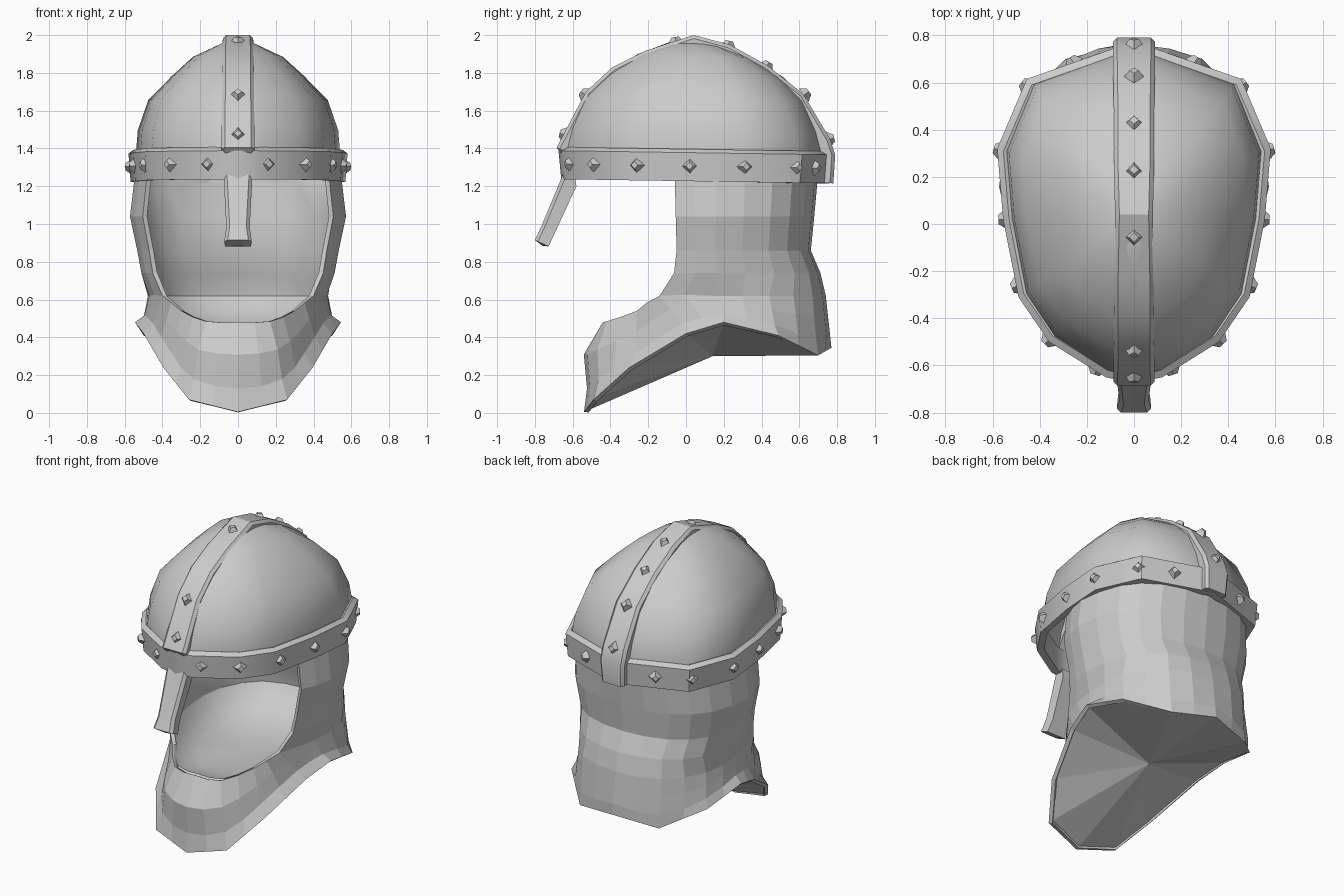
import bpy, bmesh, math
from mathutils import Vector as V

cube = bpy.data.objects.get("Cube")
if cube:
    bpy.data.objects.remove(cube)

steel = bpy.data.materials.new("grey steel")
steel.use_nodes = True
steel.diffuse_color = (0.6, 0.6, 0.6, 1)
steel.node_tree.nodes["Principled BSDF"].inputs["Base Color"].default_value = (0.6, 0.6, 0.6, 1)

CY = 0.05  # plan centre of the skull


def finish(name, bm, smooth=None):
    bmesh.ops.remove_doubles(bm, verts=bm.verts, dist=0.0005)
    bmesh.ops.recalc_face_normals(bm, faces=bm.faces)
    me = bpy.data.meshes.new(name)
    bm.to_mesh(me)
    bm.free()
    me.materials.append(steel)
    ob = bpy.data.objects.new(name, me)
    bpy.context.collection.objects.link(ob)
    bpy.ops.object.select_all(action='DESELECT')
    ob.select_set(True)
    bpy.context.view_layer.objects.active = ob
    if smooth:
        bpy.ops.object.shade_smooth_by_angle(angle=math.radians(smooth))
    return ob


def loft(bm, rings, closed=True):
    rows = [[bm.verts.new(p) for p in r] for r in rings]
    for a, b in zip(rows, rows[1:]):
        n = len(a)
        for i in range(n if closed else n - 1):
            j = (i + 1) % n
            bm.faces.new((a[i], a[j], b[j], b[i]))
    return rows


def fan(bm, row, tip):
    t = bm.verts.new(tip)
    for i in range(len(row)):
        bm.faces.new((row[i], row[(i + 1) % len(row)], t))


def mirrored(half):
    """Close a half outline that runs from front centre to back centre."""
    other = [V((-p[0], *p[1:])) for p in half[-2:0:-1]]
    return [V(p) for p in half] + other


def refine(pts, closed=True, curve=1 / 16):
    """Insert a point on each span, rounded outward by the neighbours."""
    n, out = len(pts), []
    for i in range(n if closed else n - 1):
        b, c = pts[i], pts[(i + 1) % n]
        a = pts[i - 1] if closed or i > 0 else b * 2 - c
        d = pts[(i + 2) % n] if closed or i < n - 2 else c * 2 - b
        out += [b, (b + c) * (.5 + curve) - (a + d) * curve]
    return out if closed else out + [pts[-1]]


def thicken(ob, t):
    m = ob.modifiers.new("thickness", 'SOLIDIFY')
    m.thickness, m.offset = t, -1
    bpy.ops.object.modifier_apply(modifier=m.name)


# Plan outline shared by the brow band and the skull
outline = mirrored([(0, -.675), (.12, -.65), (.36, -.50), (.49, -.31),
                    (.555, .02), (.58, .32), (.455, .615), (0, .775)])


def ring(z, sx, sy):
    return [V((p.x * sx, CY + (p.y - CY) * sy, z - .015 * p.y)) for p in outline]


# Skull dome
bm = bmesh.new()
levels = [(1.28, .93, .96), (1.39, .93, .96), (1.5, .915, .92), (1.66, .82, .82),
          (1.79, .60, .64), (1.89, .41, .42), (1.95, .18, .2)]
rows = loft(bm, [ring(*l) for l in levels])
fan(bm, rows[-1], (0, CY, 1.975))
thicken(finish("skull_dome", bm, 60), .02)

# Brow band
bm = bmesh.new()
section = [(1.227, .91), (1.227, .98), (1.378, 1.0), (1.397, .955), (1.387, .91), (1.227, .91)]
loft(bm, [ring(z, s, s) for z, s in section])
finish("brow_band", bm, 35)


# Strips swept in the centre plane: each path point is y, z, half width, depth
def strip(name, path, tip=None):
    bm = bmesh.new()
    sections = []
    for i, (y, z, w, d) in enumerate(path):
        a, b = path[max(i - 1, 0)], path[min(i + 1, len(path) - 1)]
        n = V((0, a[1] - b[1], b[0] - a[0])).normalized()
        p = V((0, y, z))
        side = [(w - .018, 0), (w, .018), (w - .005, d)]
        right = [p - n * k + V((x, 0, 0)) for x, k in side]
        left = [p - n * k - V((x, 0, 0)) for x, k in reversed(side)]
        sections.append(right + left)
    rows = loft(bm, sections)
    if tip:
        fan(bm, rows[0], tip)
    else:
        bm.faces.new(rows[0])
    bm.faces.new(rows[-1])
    finish(name, bm, 25)


strip("nose_guard", [(-.80, .915, .073, .08), (-.765, .99, .062, .08), (-.663, 1.235, .075, .09),
                     (-.645, 1.28, .075, .06)], (0, -.76, .885))
strip("crest", [(-.66, 1.375, .086, .06), (-.685, 1.405, .088, .07), (-.53, 1.70, .085, .08),
                (-.39, 1.83, .085, .08), (-.22, 1.915, .085, .08), (.04, 2.0, .08, .08),
                (.23, 1.95, .085, .08), (.43, 1.84, .085, .08), (.62, 1.69, .088, .08),
                (.76, 1.455, .09, .08), (.79, 1.365, .09, .07), (.78, 1.215, .082, .07)])


# Studs
def stud(name, pos, normal):
    bm = bmesh.new()
    bmesh.ops.create_cone(bm, cap_ends=True, segments=4, radius1=.043, radius2=.02, depth=.034)
    rot = V(normal).to_track_quat('Z', 'Y').to_matrix().to_4x4()
    bmesh.ops.transform(bm, matrix=rot, verts=bm.verts)
    bmesh.ops.translate(bm, vec=V(pos) + V(normal).normalized() * .003, verts=bm.verts)
    finish(name, bm)


for y, z in [(-.65, 1.475), (-.54, 1.69), (-.055, 1.97), (.225, 1.95),
             (.43, 1.84), (.635, 1.69), (.765, 1.45)]:
    stud("crest_stud", (0, y, z), (0, (y - CY) / .55, (z - 1.3) / .5))
for x, y in [(.16, -.62), (.365, -.495), (.50, -.265), (.555, .02),
             (.575, .315), (.46, .59), (.26, .69)]:
    for s in (1, -1):
        stud("band_stud", (s * x, y, 1.308 - .015 * y), (s * x / .34, (y - .07) / .52, 0))

# Neck guard: hem, collar and top outlines, front centre to back centre
hem = [(0, -.54, .005), (.26, -.49, .07), (.395, -.30, .24), (.50, 0, .42),
       (.545, .2, .48), (.50, .49, .41), (.29, .70, .305), (0, .77, .345)]
collar = [(0, -.44, .48), (.17, -.42, .485), (.30, -.26, .54), (.40, -.14, .62),
          (.47, .14, .62), (.455, .44, .62), (.29, .67, .62), (0, .74, .62)]
top = [(.485, -.06), (.55, .16), (.485, .46), (.30, .64), (0, .70)]


def between(t, keel, flare):
    """Wall row with a pointed front keel, drawn in above the flared hem."""
    pts = []
    for h, c in zip(hem, collar):
        p = V(h).lerp(V(c), t)
        d = V((c[0], c[1] - .14, 0)).normalized()
        pts.append(p + d * (keel * max(0, -d.y) ** 16 - flare * (1 - max(0, d.y))))
    return refine(mirrored(pts))


bm = bmesh.new()
collar_ring = refine(mirrored(collar))
loft(bm, [refine(mirrored(hem), curve=0), between(.26, .04, .03), between(.64, .08, .015), collar_ring])
wall = [collar_ring[6:23]]
for z, sx, sy in [(.74, .93, 1.02), (.86, .97, .935), (1.04, 1.04, .965), (1.27, .99, 1)]:
    half = [V((x * sx, .1 + (y - .1) * sy, z)) for x, y in top]
    wall.append(refine(half + [V((-p.x, p.y, p.z)) for p in half[-2::-1]], closed=False))
loft(bm, wall, closed=False)
guard = finish("neck_guard", bm)
thicken(guard, .025)
for f in guard.data.polygons:  # soft lining inside, flat facets outside
    inward = V((0, .14, f.center.z)) - f.center
    f.use_smooth = f.normal.dot(inward) > 0.02

# Rounded floor of the lining
bm = bmesh.new()
bowl = [[V((p.x * s, .14 + (p.y - .14) * s, p.z + (.42 - p.z) * t)) for p in collar_ring]
        for s, t in [(.96, 0), (.87, .4), (.65, .8), (.3, .97)]]
fan(bm, loft(bm, bowl)[-1], (0, .14, .42))
finish("lining_floor", bm, 80)

# Closed underside of the neck guard
bm = bmesh.new()
fan(bm, [bm.verts.new(p) for p in mirrored(hem)], (0, .14, .30))
finish("underside", bm)
